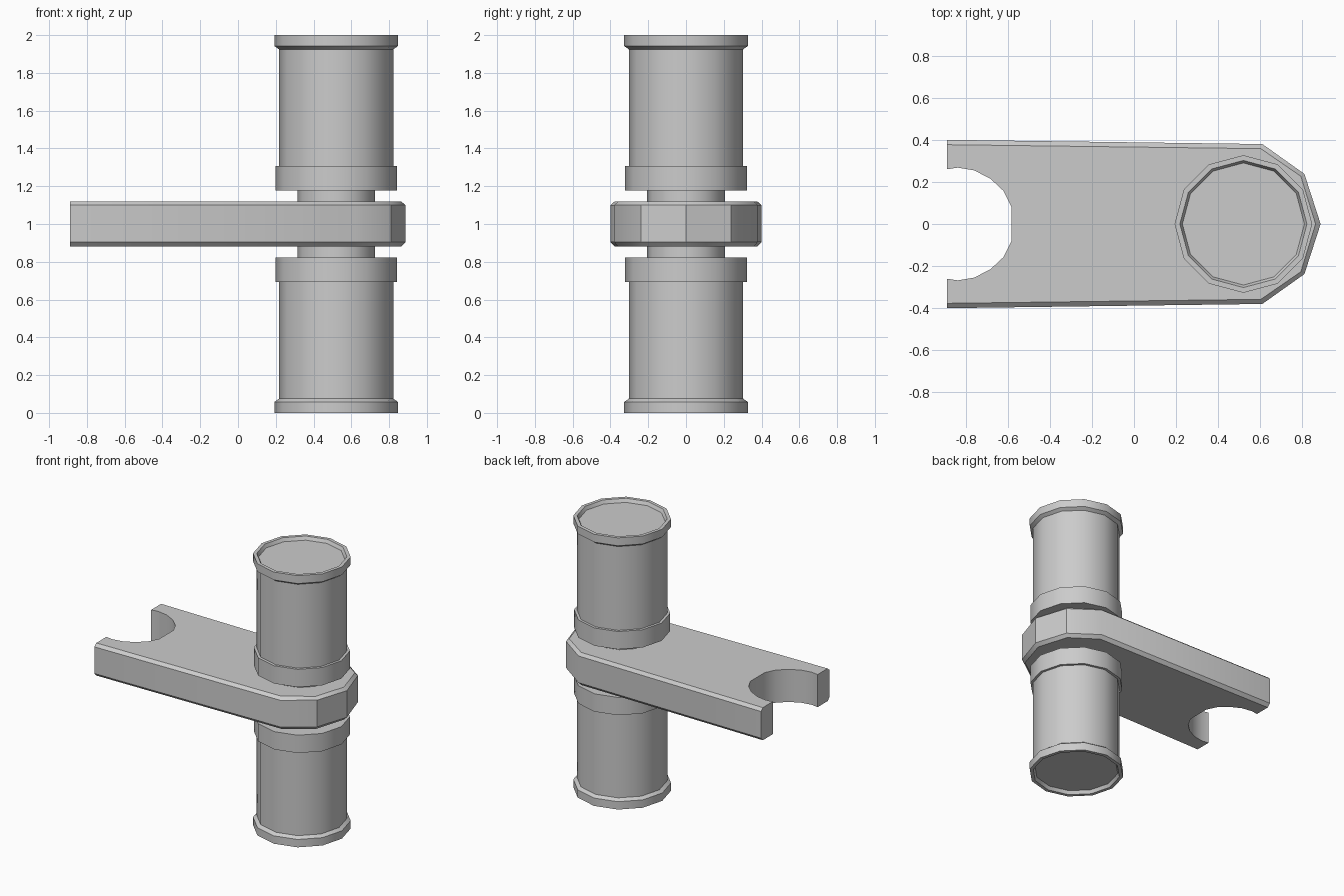
import bpy, bmesh
from math import cos, sin, pi

if "Cube" in bpy.data.objects:
    bpy.data.objects.remove(bpy.data.objects["Cube"])

CX, SIDES = 0.52, 12


def finish(bm, name):
    bmesh.ops.recalc_face_normals(bm, faces=bm.faces[:])
    me = bpy.data.meshes.new(name)
    bm.to_mesh(me)
    bm.free()
    ob = bpy.data.objects.new(name, me)
    bpy.context.collection.objects.link(ob)
    bpy.ops.object.select_all(action='DESELECT')
    ob.select_set(True)
    bpy.context.view_layer.objects.active = ob
    bpy.ops.object.shade_smooth_by_angle(angle=0.62)
    return ob


def loft(name, rings):
    """Bridge equal-length rings of points and cap both ends."""
    bm = bmesh.new()
    vs = [[bm.verts.new(p) for p in r] for r in rings]
    n = len(vs[0])
    for a, b in zip(vs, vs[1:]):
        for i in range(n):
            j = (i + 1) % n
            bm.faces.new((a[i], a[j], b[j], b[i]))
    bm.faces.new(vs[0][::-1])
    bm.faces.new(vs[-1])
    return finish(bm, name)


def lathe(name, profile):
    ang = [2 * pi * i / SIDES for i in range(SIDES)]
    return loft(name, [[(CX + r * cos(a), r * sin(a), z) for a in ang]
                       for r, z in profile])


# lower drum profile: recessed end cap, rim, barrel, collar
drum = [(0.29, 0.025), (0.302, 0), (0.327, 0), (0.327, 0.058), (0.303, 0.075),
        (0.303, 0.692), (0.322, 0.692), (0.322, 0.823)]
lathe("lower_drum", drum)
lathe("upper_drum", [(r, 2 - z) for r, z in drum])

# neck running through the arm between the drums
lathe("neck", [(0.206, 0.80), (0.206, 1.20)])

# arm: rounded nose, bevelled outer edge, round notch at the open end
outer = [(-0.89, 0.40), (0.61, 0.38), (0.81, 0.238)]
inset = [(-0.89, 0.377), (0.603, 0.358), (0.793, 0.227)]
notch = [(-0.583, 0.083), (-0.62, 0.157), (-0.682, 0.215), (-0.76, 0.255),
         (-0.838, 0.268), (-0.89, 0.26)]


def arm_ring(side, tip, z):
    half = notch + side
    pts = half + [(tip, 0)] + [(x, -y) for x, y in reversed(half)]
    return [(x, y, z) for x, y in pts]


loft("arm", [arm_ring(inset, 0.863, 0.88), arm_ring(outer, 0.887, 0.904),
             arm_ring(outer, 0.887, 1.10), arm_ring(inset, 0.863, 1.12)])
